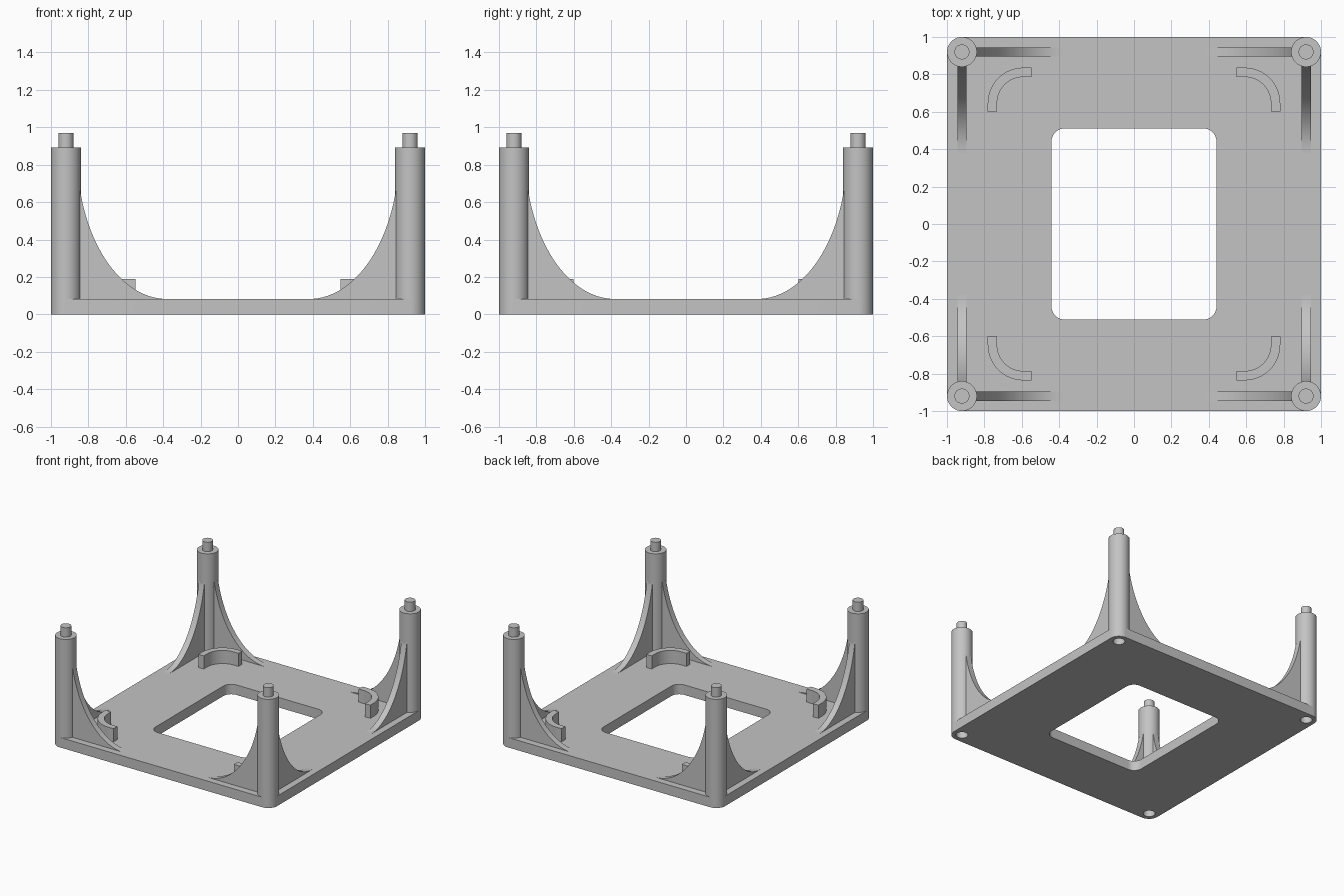
import bpy
import bmesh
from math import pi, sin, cos, sqrt, radians

cube = bpy.data.objects.get("Cube")
if cube:
    bpy.data.objects.remove(cube, do_unlink=True)

grey = bpy.data.materials.new("plain grey")
grey.use_nodes = True
colour = (0.55, 0.55, 0.55, 1)
grey.diffuse_color = colour
grey.node_tree.nodes["Principled BSDF"].inputs["Base Color"].default_value = colour

PLATE = 0.082    # plate thickness
POST = 0.92      # post centre distance on each axis
POST_R = 0.08


def arc(cx, cy, r, start, end, steps):
    return [(cx + r * cos(start + (end - start) * i / steps),
             cy + r * sin(start + (end - start) * i / steps)) for i in range(steps + 1)]


def circle(cx, cy, r, steps=48):
    return arc(cx, cy, r, 0, 2 * pi, steps)[:-1]


def rounded_rect(hx, hy, r, steps=12):
    points = []
    for i, (sx, sy) in enumerate([(1, 1), (-1, 1), (-1, -1), (1, -1)]):
        points += arc(sx * (hx - r), sy * (hy - r), r, i * pi / 2, (i + 1) * pi / 2, steps)
    return points


def prism(name, loops, low, high, place=lambda u, v, w: (u, v, w)):
    """Extrude an outline (with optional holes) from low to high."""
    bm = bmesh.new()
    edges = []
    for loop in loops:
        verts = [bm.verts.new(place(u, v, low)) for u, v in loop]
        edges += [bm.edges.new((verts[i - 1], verts[i])) for i in range(len(verts))]
    bmesh.ops.triangle_fill(bm, edges=edges, use_beauty=True)
    top = bmesh.ops.extrude_face_region(bm, geom=bm.faces[:], use_keep_orig=True)["geom"]
    for vert in [g for g in top if isinstance(g, bmesh.types.BMVert)]:
        for axis, (a, b) in enumerate(zip(place(0, 0, low), place(0, 0, high))):
            vert.co[axis] += b - a
    bmesh.ops.recalc_face_normals(bm, faces=bm.faces[:])
    mesh = bpy.data.meshes.new(name)
    bm.to_mesh(mesh)
    bm.free()
    mesh.materials.append(grey)
    obj = bpy.data.objects.new(name, mesh)
    bpy.context.collection.objects.link(obj)
    bpy.ops.object.select_all(action='DESELECT')
    obj.select_set(True)
    bpy.context.view_layer.objects.active = obj
    bpy.ops.object.shade_smooth_by_angle(angle=radians(30))
    return obj


corners = [(sx, sy) for sx in (-1, 1) for sy in (-1, 1)]

# Base plate with central window and a socket under each post
sockets = [circle(sx * POST, sy * POST, 0.045, 32) for sx, sy in corners]
prism("base_plate",
      [rounded_rect(1, 1, POST_R), rounded_rect(0.441, 0.511, 0.07)] + sockets, 0, PLATE)

# Concave gusset profile: distance from centre against height
START, WIDE, TALL, REACH = 0.38, 0.48, 0.78, 0.465
gusset = []
for i in range(29):
    d = REACH * sin(i / 28 * pi / 2)
    gusset.append((START + d, PLATE + TALL * (1 - sqrt(1 - (d / WIDE) ** 2))))
gusset += [(POST, gusset[-1][1]), (POST, PLATE)]

# Curved locating rib, with short straight ends
rib = ([(0.547, 0.836)] + arc(0.592, 0.646, 0.19, pi / 2, 0, 16) + [(0.782, 0.601), (0.732, 0.601)]
       + arc(0.592, 0.646, 0.14, 0, pi / 2, 16) + [(0.547, 0.786)])

for sx, sy in corners:
    label = ("back" if sy > 0 else "front") + ("_left" if sx > 0 else "_right")

    # Post and its top pin
    prism(label + "_post", [circle(sx * POST, sy * POST, POST_R)], PLATE, 0.893)
    prism(label + "_pin", [circle(sx * POST, sy * POST, 0.04, 32)], 0.893, 0.97)

    # Gussets running along both edges
    prism(label + "_gusset_along_x", [gusset], POST - 0.025, POST + 0.025,
          lambda u, v, w: (sx * u, sy * w, v))
    prism(label + "_gusset_along_y", [gusset], POST - 0.025, POST + 0.025,
          lambda u, v, w: (sx * w, sy * u, v))

    # Locating rib inside the corner
    prism(label + "_rib", [rib], PLATE, 0.19, lambda u, v, w: (sx * u, sy * v, w))
